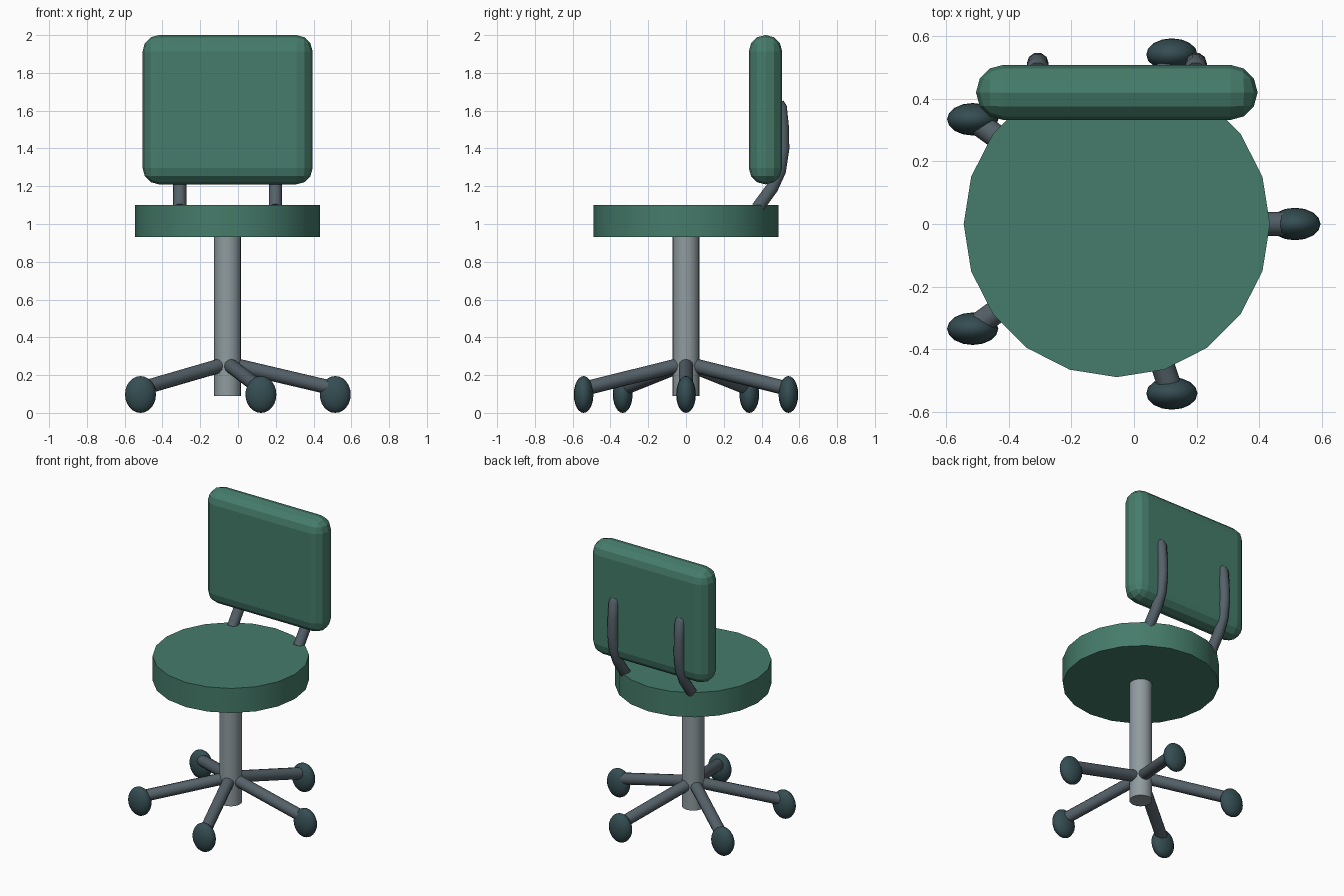
import bpy, math
from mathutils import Vector

if "Cube" in bpy.data.objects:
    bpy.data.objects.remove(bpy.data.objects["Cube"])

CX = -0.055  # column axis


def material(name, rgb):
    m = bpy.data.materials.new(name)
    m.diffuse_color = (*rgb, 1)
    m.use_nodes = True
    m.node_tree.nodes["Principled BSDF"].inputs["Base Color"].default_value = m.diffuse_color
    return m


green = material("green_fabric", (0.06, 0.20, 0.145))
steel = material("light_steel", (0.28, 0.33, 0.35))
dark = material("dark_metal", (0.09, 0.12, 0.14))
rubber = material("rubber", (0.035, 0.075, 0.085))


def finish(name, mat, smooth=True):
    ob = bpy.context.object
    ob.name = name
    ob.data.materials.append(mat)
    if smooth:
        bpy.ops.object.shade_smooth_by_angle(angle=math.radians(35))
    return ob


def rod(name, a, b, radius, sides, mat):
    a, b = Vector(a), Vector(b)
    d = b - a
    bpy.ops.mesh.primitive_cylinder_add(
        vertices=sides, radius=radius, depth=d.length, location=(a + b) / 2,
        rotation=d.to_track_quat('Z', 'Y').to_euler())
    return finish(name, mat)


# Round seat and central column
rod("seat", (CX, 0, 0.93), (CX, 0, 1.10), 0.49, 20, green)
rod("column", (CX, 0, 0.09), (CX, 0, 0.94), 0.071, 20, steel)

# Cushioned backrest with rounded edges
bpy.ops.mesh.primitive_cube_add(size=1, location=(CX, 0.421, 1.605))
back = bpy.context.object
back.scale = (0.90, 0.176, 0.79)
bpy.ops.object.transform_apply(location=False, rotation=False, scale=True)
bev = back.modifiers.new("round", 'BEVEL')
bev.width, bev.segments = 0.086, 3
finish("backrest", green, smooth=False)

# Five-star base with oval casters
for i in range(5):
    ang = math.radians(72 * i)
    c, s = math.cos(ang), math.sin(ang)
    rod(f"base_leg_{i + 1}", (CX + 0.05 * c, 0.05 * s, 0.25),
        (CX + 0.56 * c, 0.56 * s, 0.13), 0.038, 12, dark)
    bpy.ops.mesh.primitive_uv_sphere_add(
        segments=16, ring_count=12, radius=1,
        location=(CX + 0.57 * c, 0.57 * s, 0.0975))
    bpy.context.object.scale = (0.082, 0.052, 0.0975)
    finish(f"caster_{i + 1}", rubber)

# Bent tubes holding the backrest
path = [(0.378, 1.085), (0.455, 1.19), (0.496, 1.28),
        (0.514, 1.40), (0.511, 1.52), (0.502, 1.615), (0.488, 1.635)]
for side, x in (("left", CX - 0.253), ("right", CX + 0.253)):
    cu = bpy.data.curves.new(f"back_support_{side}", 'CURVE')
    cu.dimensions = '3D'
    cu.bevel_depth, cu.bevel_resolution = 0.035, 3
    cu.use_fill_caps = True
    sp = cu.splines.new('POLY')
    sp.points.add(len(path) - 1)
    for p, (y, z) in zip(sp.points, path):
        p.co = (x, y, z, 1)
    cu.materials.append(dark)
    ob = bpy.data.objects.new(cu.name, cu)
    bpy.context.collection.objects.link(ob)
